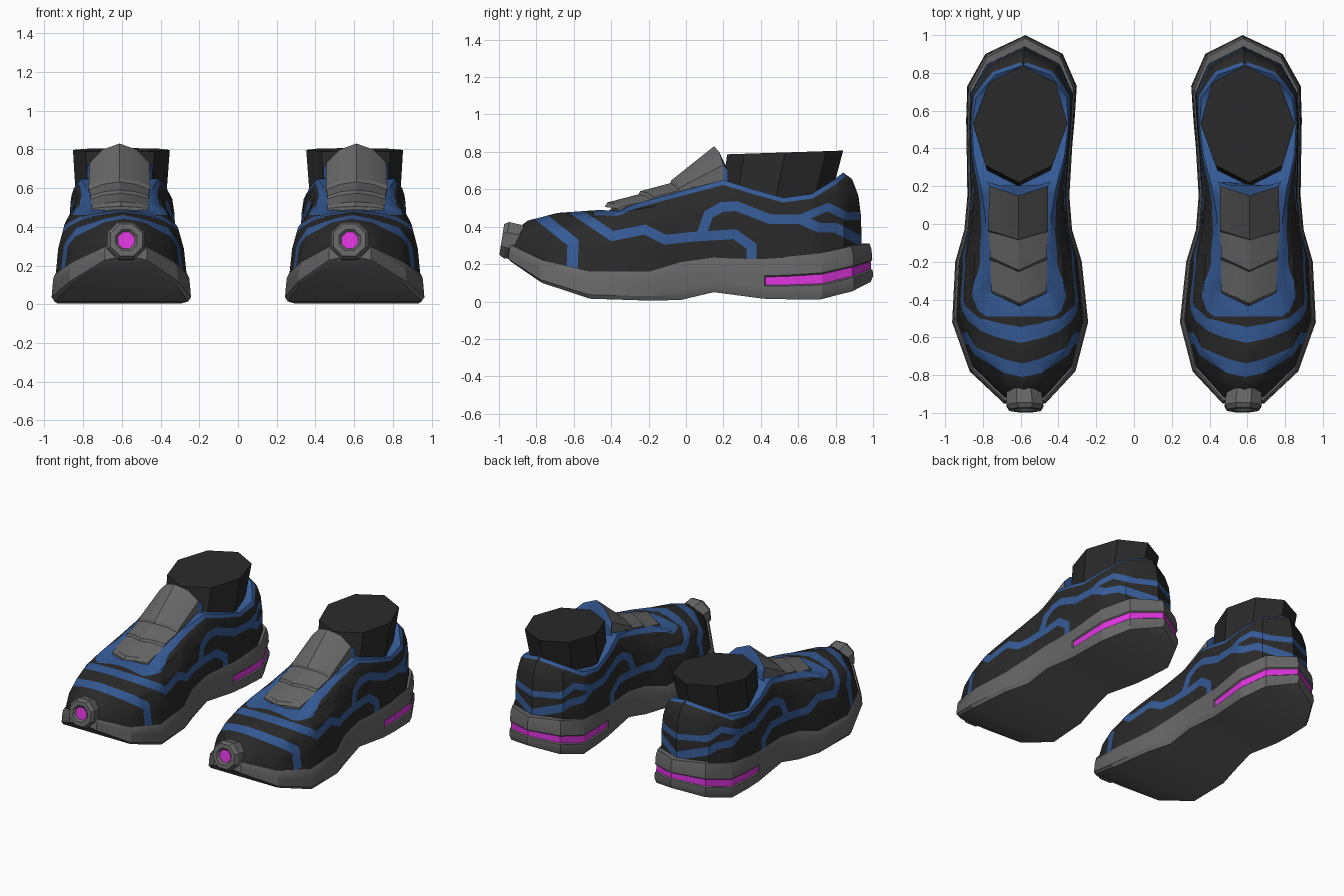
import bpy, bmesh, math
from mathutils import Vector

if "Cube" in bpy.data.objects:
    bpy.data.objects.remove(bpy.data.objects["Cube"])


def material(name, rgb):
    m = bpy.data.materials.new(name)
    m.diffuse_color = (*rgb, 1)
    m.use_nodes = True
    m.node_tree.nodes["Principled BSDF"].inputs["Base Color"].default_value = m.diffuse_color
    return m


GREY = material("grey rubber", (0.135, 0.135, 0.135))
BLACK = material("black fabric", (0.023, 0.023, 0.023))
BLUE = material("blue trim", (0.036, 0.105, 0.31))
PINK = material("magenta glow", (0.72, 0.035, 0.72))


def finish(name, bm, mats, angle=25):
    """Bend the part to the shoe's centre line and mirror it into a pair."""
    for v in bm.verts:
        v.co.x += 0.613 - 0.038 * v.co.y ** 2
    bmesh.ops.recalc_face_normals(bm, faces=bm.faces)
    me = bpy.data.meshes.new(name)
    bm.to_mesh(me)
    bm.free()
    for m in mats:
        me.materials.append(m)
    ob = bpy.data.objects.new(name, me)
    bpy.context.collection.objects.link(ob)
    bpy.ops.object.select_all(action='DESELECT')
    ob.select_set(True)
    bpy.context.view_layer.objects.active = ob
    bpy.ops.object.shade_smooth_by_angle(angle=math.radians(angle))
    ob.modifiers.new("pair", 'MIRROR').use_mirror_merge = False


def loft(rings):
    """Join closed rings of equal length; returns mesh, ring verts and face rows."""
    bm = bmesh.new()
    vs = [[bm.verts.new(p) for p in r] for r in rings]
    n = len(vs[0])
    rows = [[bm.faces.new((a[i], a[(i + 1) % n], b[(i + 1) % n], b[i])) for i in range(n)]
            for a, b in zip(vs, vs[1:])]
    return bm, vs, rows


def full(half):
    """Complete a toe-to-heel half outline on the other side."""
    return half + [(-w, y, z) for w, y, z in half[-2:0:-1]]


def lid(bm, ring):
    """Close a symmetric ring with strips across it."""
    n = len(ring)
    for i in range(n // 2):
        f = [ring[i], ring[i + 1], ring[n - i - 1], ring[-i]]
        bm.faces.new(list(dict.fromkeys(f)))


# Sole outline, toe to heel: half width, y, top z, bottom z
SOLE = [(0, -.96, .32, .24), (.11, -.95, .3, .215), (.28, -.78, .22, .1),
        (.36, -.52, .16, .015), (.335, -.2, .16, .005), (.285, -.03, .21, .008),
        (.27, .15, .235, .05), (.28, .42, .23, .015), (.287, .55, .24, .012),
        (.29, .73, .26, .012), (.205, .9, .295, .055), (0, 1.0, .31, .105)]


def sole_ring(inset, f):
    return full([(w * (1 - 3.3 * inset), y * (1 - inset), zb + (zt - zb) * f)
                 for w, y, zt, zb in SOLE])


# Sole with a recessed glowing strip round the heel
bm, vs, rows = loft([sole_ring(.08, 1), sole_ring(.018, 1), sole_ring(.008, .84),
                     sole_ring(.004, .57), sole_ring(.002, .31), sole_ring(0, .15), sole_ring(.012, 0)])
lid(bm, vs[-1])
bmesh.ops.recalc_face_normals(bm, faces=bm.faces)
strip = rows[3][7:15]
bmesh.ops.inset_region(bm, faces=strip, thickness=.007, depth=-.008, use_even_offset=True)
for f in strip:
    f.material_index = 1
finish("sole", bm, [GREY, PINK])

# Collar and tongue opening, front to heel: half width, y, z
TOP = [(0, -.46, .49), (.08, -.42, .487), (.155, -.365, .485), (.165, -.28, .52),
       (.167, -.12, .565), (.175, .05, .61), (.2, .2, .65), (.24, .36, .6),
       (.255, .52, .555), (.24, .67, .575), (.145, .79, .65), (0, .84, .69)]
BASE = [(w * .94, y * (.97 if y < 0 else .94), zt - .01) for w, y, zt, zb in SOLE]

# Wall profile steps (inward, up): steep at toe tip and heel, rounder along the vamp
STEEP = ((0, 0), (.05, .42), (.18, .68), (.52, .91), (1, 1))
ROUND = ((0, 0), (.08, .37), (.25, .67), (.57, .87), (1, 1))


def upper_ring(s):
    ring = []
    for k, (a, b) in enumerate(zip(BASE, TOP)):
        h, v = (ROUND if 0 < k < 7 else STEEP)[s]
        ring.append((a[0] + (b[0] - a[0]) * h, a[1] + (b[1] - a[1]) * h, a[2] + (b[2] - a[2]) * v))
    return full(ring)


bm, vs, rows = loft([upper_ring(s) for s in range(5)])
lid(bm, vs[-1])
bmesh.ops.triangulate(bm, faces=bm.faces)

# Stripe paths in the side plane (y, z) with their widths
STRIPES = [
    ([(-.84, .505), (-.76, .44), (-.604, .315), (-.61, .13)], .06),
    ([(-.66, .53), (-.395, .35), (-.22, .385), (-.11, .33), (.02, .345), (.26, .36),
      (.35, .295), (.35, .2)], .052),
    ([(.08, .35), (.12, .465), (.19, .505), (.27, .51), (.45, .44), (.61, .44),
      (.71, .395), (.8, .395), (.96, .31)], .052),
    ([(.6, .44), (.76, .505), (.86, .455), (.97, .46)], .042),
    ([(-.49, .485)] + [(y, z) for w, y, z in TOP[2:]], .05)]


def ribbon(path, width):
    """Mitred quads along a path."""
    pts = [Vector(p) for p in path]
    nor = [Vector((a.y - b.y, b.x - a.x)).normalized() for a, b in zip(pts, pts[1:])]
    side = []
    for i in range(len(pts)):
        a, b = nor[max(i - 1, 0)], nor[min(i, len(nor) - 1)]
        m = (a + b).normalized()
        side.append(m * (width / 2 / max(m.dot(b), .5)))
    return [(p - s, q - t, q + t, p + s)
            for p, q, s, t in zip(pts, pts[1:], side, side[1:])]


def edges_of(quad):
    """Each edge's start point and inward normal."""
    for a, b in zip(quad, quad[1:] + quad[:1]):
        yield a, Vector((a.y - b.y, b.x - a.x)).normalized()


def overlaps(face, quad):
    for i in (0, 1):
        c = [v.co[i + 1] for v in face.verts]
        q = [p[i] for p in quad]
        if max(c) < min(q) or min(c) > max(q):
            return False
    return True


# Cut the stripes into the upper and colour the faces inside them
quads = [q for path, width in STRIPES for q in ribbon(path, width)]
for q in quads:
    for p, n in edges_of(q):
        faces = [f for f in bm.faces if overlaps(f, q)]
        geom = set(faces)
        for f in faces:
            geom.update(f.edges)
            geom.update(f.verts)
        bmesh.ops.bisect_plane(bm, geom=list(geom), dist=1e-5,
                               plane_co=(0, p.x, p.y), plane_no=(0, n.x, n.y))
for f in bm.faces:
    c = f.calc_center_median()
    c = Vector((c.y, c.z))
    if any(all((c - p).dot(n) > 0 for p, n in edges_of(q)) for q in quads):
        f.material_index = 1
finish("upper", bm, [BLACK, BLUE], 35)


def octagon(rx, ry, cy, z, lean=0):
    return [(rx * math.sin(i * math.pi / 4), cy - ry * math.cos(i * math.pi / 4),
             z - lean * math.cos(i * math.pi / 4)) for i in range(8)]


# Ankle sock: eight-sided, leaning back, closed on top
bm, vs, rows = loft([octagon(.23, .29, .47, .5), octagon(.25, .31, .53, .797, .01)])
bm.faces.new(vs[-1])
finish("ankle_sock", bm, [BLACK])


def plate(name, sections, chevron, blue_back=False):
    """Arched tongue plate; sections are y, half width, top z, side drop, bottom z."""
    rings = []
    for y, w, z, drop, zb in sections:
        top = [(w * t, y + chevron * abs(t), z - drop * t * t) for t in (-1, -.55, 0, .55, 1)]
        rings.append(top + [(x, py, min(zb, pz - .01)) for x, py, pz in reversed(top)])
    bm, vs, rows = loft(rings)
    bm.faces.new(vs[0])
    back = [bm.faces.new(vs[-1])] + rows[-1]
    if blue_back:
        for f in back:
            f.material_index = 1
    finish(name, bm, [GREY, BLUE])


plate("tongue_plate_front", [(-.435, .145, .505, .01, .46), (-.42, .145, .53, .025, .46),
                             (-.18, .155, .592, .03, .5)], .07)
plate("tongue_plate_middle", [(-.26, .15, .56, .015, .51), (-.245, .15, .59, .03, .51),
                              (-.02, .16, .65, .035, .55)], .07)
plate("tongue_flap", [(-.09, .158, .615, .02, .56), (-.08, .158, .647, .035, .56),
                      (.15, .155, .83, .1, .62), (.175, .17, .75, .05, .62)], .05, True)

# Toe cap: bevelled octagonal ring with a glowing centre, tilted up a little
tilt = math.radians(9)
rings = []
for r, d in ((.1, -.09), (.106, -.01), (.09, .014), (.06, .014), (.046, .0)):
    ring = []
    for i in range(8):
        a = (i + .5) * math.pi / 4
        u, z = r * math.cos(a), r * math.sin(a)
        ring.append((u, -.971 - d * math.cos(tilt) + z * math.sin(tilt),
                     .33 + z * math.cos(tilt) + d * math.sin(tilt)))
    rings.append(ring)
bm, vs, rows = loft(rings)
bm.faces.new(vs[-1]).material_index = 1
bm.faces.new(vs[0])
finish("toe_cap", bm, [GREY, PINK])
